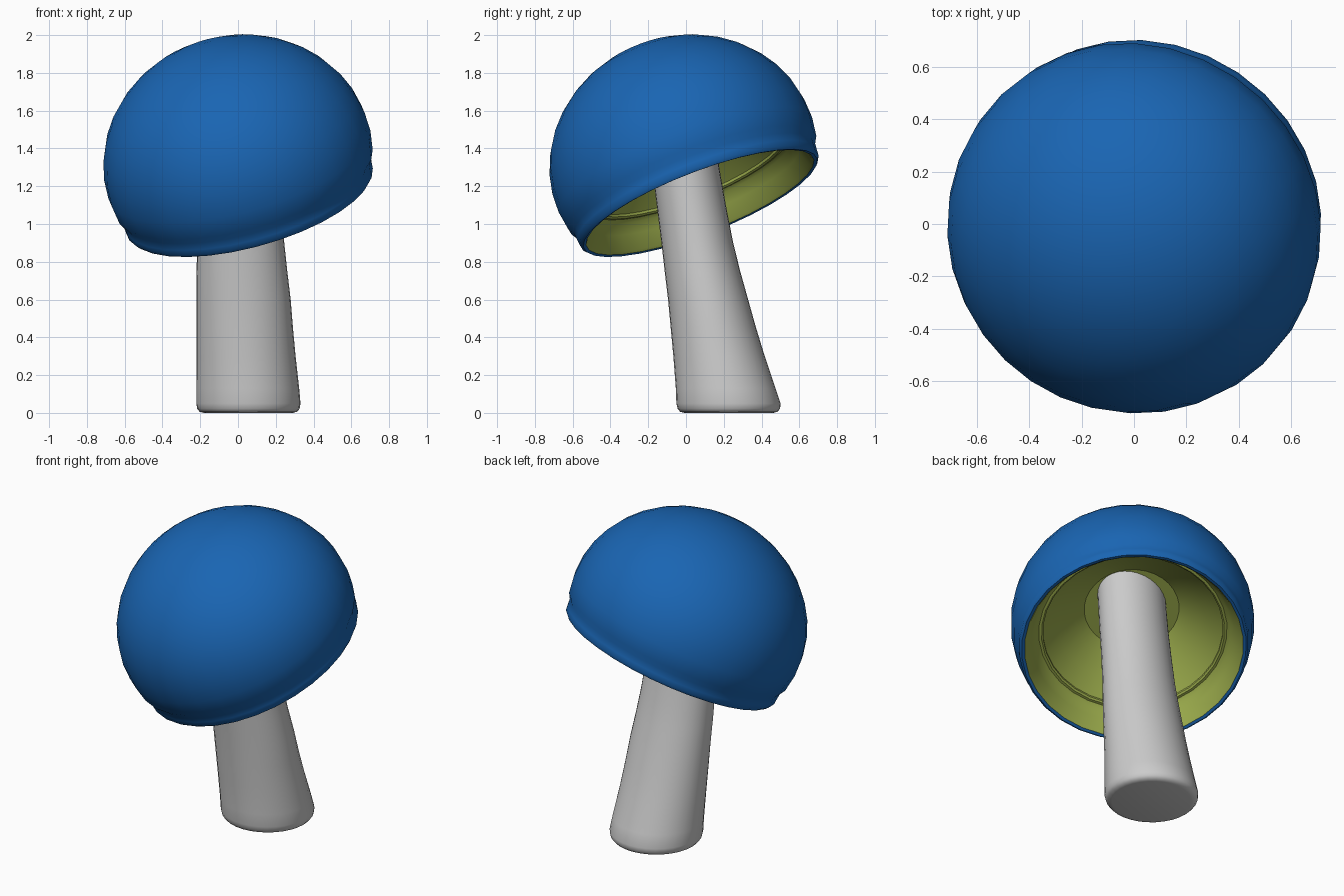
import bpy, bmesh, math
from mathutils import Vector

if "Cube" in bpy.data.objects:
    bpy.data.objects.remove(bpy.data.objects["Cube"])

AXIS = Vector((-0.25, -0.35, 0.90)).normalized()   # cap leans forward and left
RIM = Vector((0.06, 0.07, 1.125))                  # centre of the cap rim
TILT = Vector((0, 0, 1)).rotation_difference(AXIS).to_matrix()


def loft(name, rings, color=None, angle=40):
    """Skin a list of point rings; a ring of one point closes to a pole."""
    bm = bmesh.new()
    loops = [[bm.verts.new(p) for p in r] for r in rings]
    for a, b in zip(loops, loops[1:]):
        n = max(len(a), len(b))
        for i in range(n):
            j = (i + 1) % n
            if len(b) == 1:
                bm.faces.new((a[i], a[j], b[0]))
            elif len(a) == 1:
                bm.faces.new((a[0], b[j], b[i]))
            else:
                bm.faces.new((a[i], a[j], b[j], b[i]))
    for end in (loops[0], loops[-1]):
        if len(end) > 1 and color is None:
            bm.faces.new(end)
    bmesh.ops.recalc_face_normals(bm, faces=bm.faces)
    mesh = bpy.data.meshes.new(name)
    bm.to_mesh(mesh)
    bm.free()
    ob = bpy.data.objects.new(name, mesh)
    bpy.context.collection.objects.link(ob)
    if color:
        mat = bpy.data.materials.new(name + "_color")
        mat.diffuse_color = (*color, 1)
        mat.use_nodes = True
        mat.node_tree.nodes["Principled BSDF"].inputs["Base Color"].default_value = mat.diffuse_color
        mesh.materials.append(mat)
    bpy.ops.object.select_all(action='DESELECT')
    ob.select_set(True)
    bpy.context.view_layer.objects.active = ob
    bpy.ops.object.shade_smooth_by_angle(angle=math.radians(angle))
    return ob


def oval(cx, cy, z, rx, ry, n=32):
    return [Vector((cx + rx * math.cos(2 * math.pi * i / n),
                    cy + ry * math.sin(2 * math.pi * i / n), z)) for i in range(n)]


def tilted(profile):
    """Turn (radius, height) pairs into rings around the cap axis."""
    return [[RIM + TILT @ p for p in (oval(0, 0, h, r, r) if r > 0 else [Vector((0, 0, h))])]
            for r, h in profile]


# Cap: rolled lip, then an ellipsoid dome
dome = [(0.645, -0.012), (0.662, -0.016), (0.676, 0.0), (0.678, 0.03), (0.682, 0.07)]
for k in range(12):
    t = math.radians(-12 + 102 * k / 11)
    dome.append((0.718 * math.cos(t) if k < 11 else 0, 0.24 + 0.65 * math.sin(t)))
loft("cap", tilted(dome), (0.01, 0.13, 0.45), 60)

# Underside: inner wall, beaded ring, hollow cone and roof
under = [(0.645, -0.012), (0.635, 0.0), (0.60, 0.08), (0.575, 0.135), (0.555, 0.15),
         (0.54, 0.148), (0.53, 0.156), (0.53, 0.17), (0.44, 0.26), (0.34, 0.34),
         (0.28, 0.385), (0.0, 0.385)]
under_ob = loft("cap_underside", tilted(under), (0.32, 0.40, 0.07), 35)
# face the hollow side outward
if under_ob.data.polygons[-1].normal.dot(AXIS) > 0:
    under_ob.data.flip_normals()

# Stem: bent, tapering, with a rounded foot
stem = [(0.055, 0.227, 0.0, 0.235, 0.235), (0.055, 0.227, 0.006, 0.258, 0.258),
        (0.055, 0.227, 0.022, 0.271, 0.271), (0.055, 0.225, 0.05, 0.276, 0.276),
        (0.052, 0.210, 0.13, 0.272, 0.264), (0.043, 0.175, 0.30, 0.262, 0.242),
        (0.036, 0.145, 0.45, 0.255, 0.226), (0.030, 0.117, 0.60, 0.249, 0.212),
        (0.021, 0.087, 0.75, 0.240, 0.200), (0.014, 0.060, 0.90, 0.231, 0.190),
        (0.006, 0.028, 1.10, 0.224, 0.183), (0.0, -0.002, 1.30, 0.220, 0.178),
        (0.0, -0.03, 1.60, 0.215, 0.175)]
loft("stem", [oval(*s) for s in stem])
